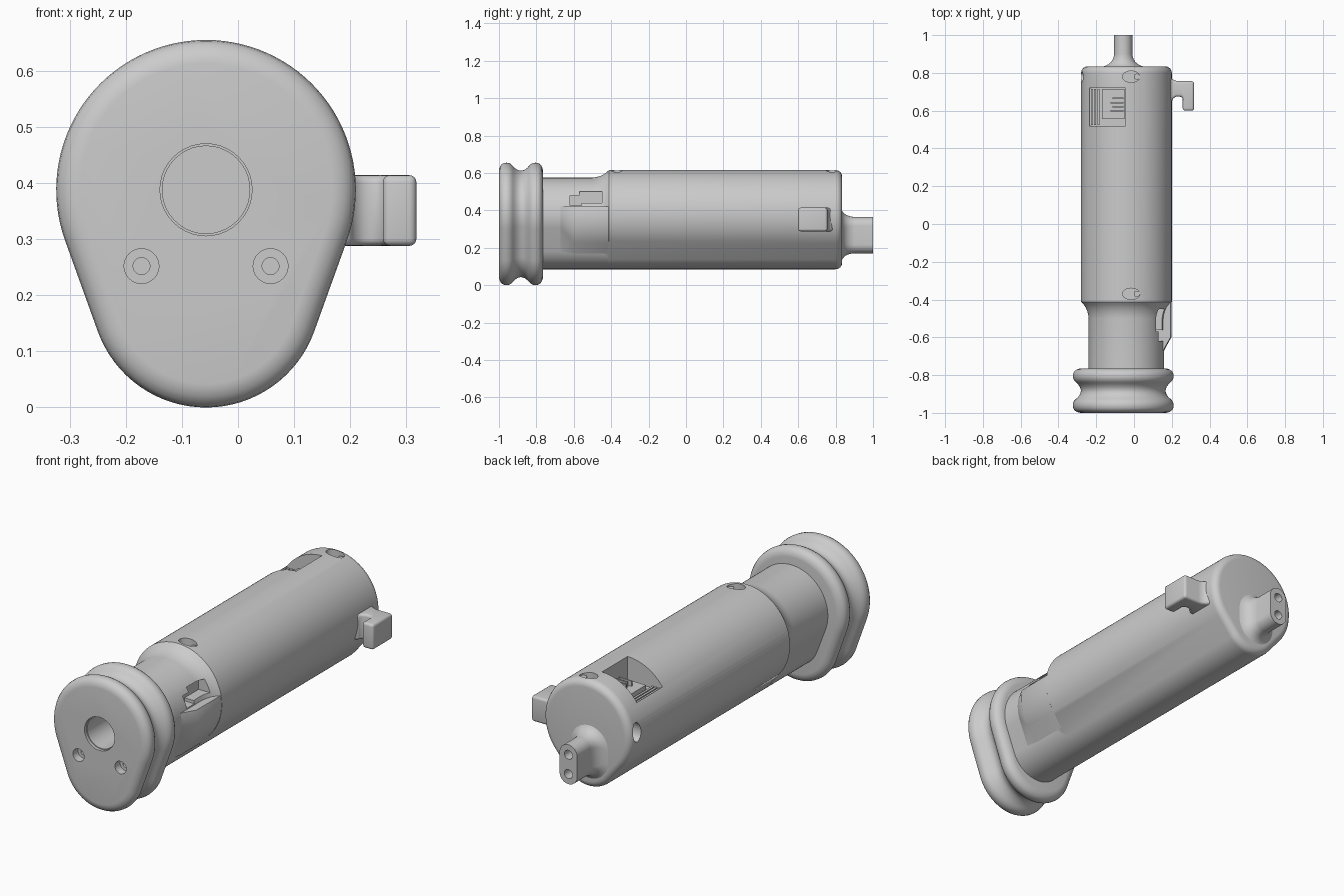
import bpy, bmesh
from math import sin, cos, pi, asin, radians
from mathutils import Vector

if "Cube" in bpy.data.objects:
    bpy.data.objects.remove(bpy.data.objects["Cube"])


def make(name, bm):
    bmesh.ops.recalc_face_normals(bm, faces=bm.faces)
    me = bpy.data.meshes.new(name)
    bm.to_mesh(me)
    bm.free()
    ob = bpy.data.objects.new(name, me)
    bpy.context.collection.objects.link(ob)
    return ob


def egg(cx, zt, R, zb, r, n=64):
    """Outline around a big upper circle and a small lower circle."""
    a = asin((R - r) / (zt - zb))
    pts = []
    for z, rad, s, e, m in ((zt, R, -a, pi + a, n), (zb, r, pi + a, 2 * pi - a, n // 2)):
        for i in range(m + 1):
            t = s + (e - s) * i / m
            pts.append((cx + rad * cos(t), z + rad * sin(t)))
    return pts


def loft(name, rings, clip=()):
    """Skin (y, outline) rings; optional planes cut pieces away."""
    bm = bmesh.new()
    loops = [[bm.verts.new((x, y, z)) for x, z in pts] for y, pts in rings]
    k = len(loops[0])
    for A, B in zip(loops, loops[1:]):
        for i in range(k):
            j = (i + 1) % k
            bm.faces.new((A[i], A[j], B[j], B[i]))
    bm.faces.new(loops[0])
    bm.faces.new(loops[-1])
    for co, no in clip:
        bmesh.ops.bisect_plane(bm, geom=bm.verts[:] + bm.edges[:] + bm.faces[:],
                               plane_co=co, plane_no=no, clear_outer=True)
        bmesh.ops.holes_fill(bm, edges=[e for e in bm.edges if e.is_boundary])
    return make(name, bm)


def cyl(axis, start, end, u, v, r, r2=None):
    """Cylinder cutter along an axis; u, v are the other two coordinates in order."""
    bm = bmesh.new()
    bmesh.ops.create_cone(bm, cap_ends=True, segments=40, radius1=r, radius2=r,
                          depth=abs(end - start))
    mid = (start + end) / 2
    for p in bm.verts:
        x, y, z = p.co
        y *= (r2 or r) / r
        p.co = {'x': Vector((mid + z, u + x, v + y)),
                'y': Vector((u + x, mid + z, v + y)),
                'z': Vector((u + x, v + y, mid + z))}[axis]
    return make("cutter", bm)


def box(name, x0, x1, y0, y1, z0, z1, bevel=0):
    bm = bmesh.new()
    bmesh.ops.create_cube(bm, size=1)
    for p in bm.verts:
        p.co = ((x0 + x1) / 2 + p.co.x * (x1 - x0), (y0 + y1) / 2 + p.co.y * (y1 - y0),
                (z0 + z1) / 2 + p.co.z * (z1 - z0))
    if bevel:
        bmesh.ops.bevel(bm, geom=bm.edges[:], offset=bevel, segments=4, profile=0.5,
                        affect='EDGES')
    return make(name, bm)


def finish(ob, cutters=()):
    """Apply the cuts, remove the cutters and shade smooth."""
    for c in cutters:
        c.hide_render = True
        m = ob.modifiers.new("cut", 'BOOLEAN')
        m.operation, m.solver, m.object = 'DIFFERENCE', 'EXACT', c
    if ob.modifiers:
        dg = bpy.context.evaluated_depsgraph_get()
        me = bpy.data.meshes.new_from_object(ob.evaluated_get(dg))
        ob.modifiers.clear()
        ob.data = me
    for c in cutters:
        bpy.data.objects.remove(c)
    bpy.ops.object.select_all(action='DESELECT')
    ob.select_set(True)
    bpy.context.view_layer.objects.active = ob
    bpy.ops.object.shade_smooth_by_angle(angle=radians(32))


# Front flange: two rounded rims with a groove between
FX = -0.057
half = [(-1.0, -.042), (-.9985, -.032), (-.994, -.02), (-.985, -.008), (-.974, -.002),
        (-.96, 0), (-.947, -.002), (-.935, -.008), (-.926, -.017), (-.917, -.027),
        (-.905, -.036), (-.894, -.041)]
prof = [(-.8825, -.043)]
prof = half + prof + [(-1.765 - y, o) for y, o in reversed(half)]
flange = loft("flange", [(y, egg(FX, .388, .267 + o, .205, .205 + o)) for y, o in prof])
cuts = [cyl('y', -1.1, -.7, FX, .388, .078), cyl('y', -1.1, -.985, FX, .388, .082)]
for x in (FX - .115, FX + .115):
    cuts += [cyl('y', -1.1, -.96, x, .252, .031), cyl('y', -1.1, -.9, x, .252, .015)]
finish(flange, cuts)

# Main body with narrower neck, hollow bore, window, side slot and screw holes
BX, ZT, ZB = -.04, .375, .235
def body_ring(y, R, o=0):
    return (y, egg(BX, ZT, R + o, ZB, .15 + o))

rings = [(-.78, .2, 0), (-.5, .2, 0), (-.48, .2025, 0), (-.46, .208, 0), (-.44, .217, 0),
         (-.425, .228, 0), (-.412, .24, 0), (.8, .24, 0)]
rings += [(.8 + .035 * sin(t), .24, -.035 * (1 - cos(t))) for t in
          [pi / 2 * i / 6 for i in range(1, 7)]]
body = loft("body", [body_ring(*q) for q in rings])
cuts = [cyl('y', -.85, .76, FX, .388, .1),
        box("cutter", -.235, -.045, .52, .72, .495, .8),
        box("cutter", .1, .3, -.57, -.45, .44, .5),
        cyl('x', .1, .3, -.62, .45, .045, .032),
        box("cutter", .1, .3, -.62, -.56, .425, .48),
        cyl('x', .08, .3, -.595, .425, .025)]
for y in (.78, -.37):
    cuts += [cyl('z', .56, .7, -.015, y, .046, .03),
             cyl('x', -.4, -.235, y, .4, .03, .046)]
finish(body, cuts)

# Wider shoulder on the lower right of the neck
shoulder = loft("shoulder", [body_ring(-.67, .2), body_ring(-.6, .238), body_ring(-.4, .239)],
                [((.1, 0, 0), (-1, 0, 0)), ((0, 0, .42), (0, 0, 1))])
finish(shoulder)

# Screw pins in the top holes
for y in (.78, -.37):
    pin = cyl('z', .54, .598, .015, y, .016)
    pin.name = "screw_pin"
    finish(pin)

# Ribs and small mechanism inside the window
for i in range(3):
    x = -.228 + i * .017
    finish(box("window_rib", x, x + .011, .525, .715, .48, .508))
finish(box("window_plate", -.17, -.05, .555, .715, .485, .52))
for i in range(4):
    y = .595 + i * .022
    finish(box("window_pin", -.125 + .01 * (i % 2), -.055, y, y + .008, .51, .545))

# Rear tab with flared root and two holes
def tab_ring(y, o):
    w, top, bot = .048 + o, .365 + o * .6, .17 - o * .6
    pts = []
    for zc, s in ((top - w, 0), (bot + w, pi)):
        zc = zc if top - bot > 2 * w else (top + bot) / 2 + (.001 if s == 0 else -.001)
        pts += [(FX + w * cos(s + pi * i / 20), zc + w * sin(s + pi * i / 20)) for i in range(21)]
    return (y, pts)

tab = loft("rear_tab", [tab_ring(*q) for q in
           ((.8, .065), (.833, .06), (.838, .045), (.846, .03), (.858, .016),
            (.873, .007), (.89, .001), (.9, 0), (1.0, 0))])
finish(tab, [cyl('y', .86, 1.1, FX, z, .022) for z in (.315, .22)])

# Hooked side lever
pts = [(.12, .79), (.19, .785), (.2, .77), (.215, .76), (.235, .756), (.318, .756), (.318, .6),
       (.258, .6), (.258, .665), (.25, .675), (.225, .675), (.208, .665), (.198, .645), (.12, .64)]
bm = bmesh.new()
face = bm.faces.new([bm.verts.new((x, y, .288)) for x, y in pts])
ext = bmesh.ops.extrude_face_region(bm, geom=[face])
for g in ext["geom"]:
    if isinstance(g, bmesh.types.BMVert):
        g.co.z = .414
lever = make("side_lever", bm)
m = lever.modifiers.new("round", 'BEVEL')
m.width, m.segments, m.limit_method, m.angle_limit = .018, 4, 'ANGLE', radians(50)
finish(lever)
